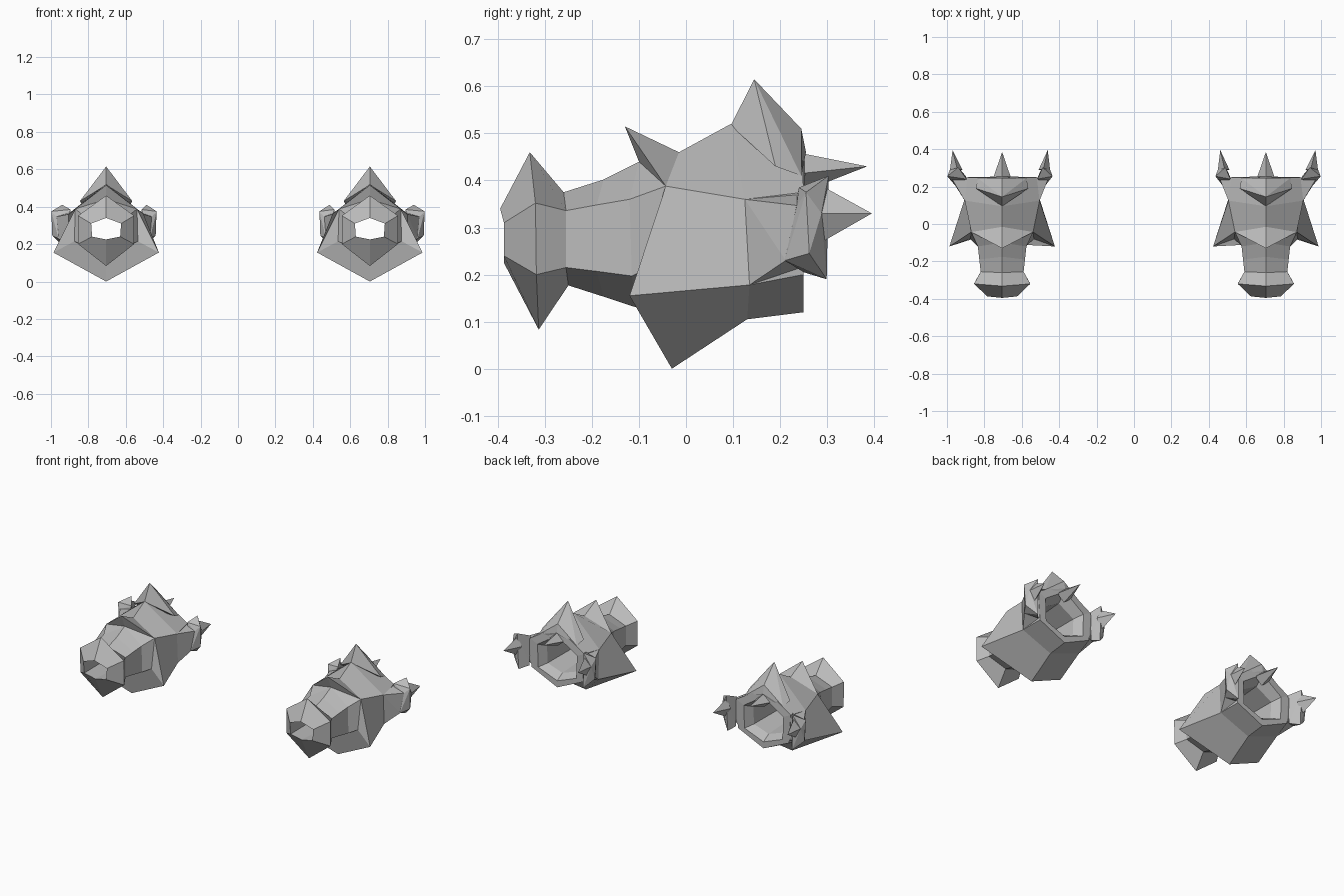
import bpy
import bmesh

# Remove the default cube
cube = bpy.data.objects.get("Cube")
if cube:
    bpy.data.objects.remove(cube, do_unlink=True)

# One plain grey material
grey = bpy.data.materials.new("steel_grey")
grey.use_nodes = True
GREY_COLOR = (.5, .5, .5, 1)
grey.diffuse_color = GREY_COLOR
shader = grey.node_tree.nodes["Principled BSDF"]
shader.inputs["Base Color"].default_value = GREY_COLOR
shader.inputs["Roughness"].default_value = .8

OFFSET = .705      # distance of each gauntlet from the centre line


def finish(bm, name, side):
    """Move the part to its gauntlet, mirror it for the right one, and link it."""
    for vert in bm.verts:
        vert.co.x = side * (vert.co.x + OFFSET)
    bmesh.ops.remove_doubles(bm, verts=bm.verts, dist=.0005)
    bmesh.ops.recalc_face_normals(bm, faces=bm.faces)
    mesh = bpy.data.meshes.new(name)
    bm.to_mesh(mesh)
    bm.free()
    mesh.materials.append(grey)
    obj = bpy.data.objects.new(name, mesh)
    bpy.context.collection.objects.link(obj)


def ring_points(top, shoulder, cheek, bottom):
    """Six-sided symmetric section: ridge, shoulder, cheek, keel and back up."""
    half = [(0, *top), shoulder, cheek, (0, *bottom)]
    other = [(-x, y, z) for x, y, z in (cheek, shoulder)]
    return half + other


def loft(name, side, sections):
    """Skin a closed shell through the sections, first one joined to the last."""
    bm = bmesh.new()
    rings = [[bm.verts.new(p) for p in ring_points(*s)] for s in sections]
    for a, b in zip(rings, rings[1:] + rings[:1]):
        for i in range(len(a)):
            j = (i + 1) % len(a)
            # Share collapsed corners so no zero-area faces remain
            corners = []
            for vert in (a[i], a[j], b[j], b[i]):
                if all((vert.co - c.co).length > .001 for c in corners):
                    corners.append(vert)
            if len(corners) > 2:
                bm.faces.new(corners)
    finish(bm, name, side)


def hull(name, side, points, mirror_x=False):
    """Faceted solid wrapped around a few corner points."""
    bm = bmesh.new()
    for x, y, z in points:
        bm.verts.new((x, y, z))
        if mirror_x and x:
            bm.verts.new((-x, y, z))
    result = bmesh.ops.convex_hull(bm, input=bm.verts)
    loose = set(result["geom_interior"]) | set(result["geom_unused"])
    loose = [v for v in loose if isinstance(v, bmesh.types.BMVert)]
    bmesh.ops.delete(bm, geom=loose, context="VERTS")
    bmesh.ops.dissolve_limit(bm, angle_limit=.02, verts=bm.verts, edges=bm.edges)
    finish(bm, name, side)


# Sections as ridge (y, z), shoulder (x, y, z), cheek (x, y, z), keel (y, z)
mouth = ((-.395, .34), (.08, -.387, .31), (.075, -.387, .24), (-.387, .225))
muzzle = ((-.332, .46), (.15, -.32, .352), (.15, -.318, .2), (-.313, .083))
muzzle_back = ((-.26, .375), (.115, -.255, .336), (.115, -.255, .215), (-.25, .177))
wrist_middle = ((-.175, .402), (.122, -.19, .348), (.122, -.19, .207), (-.175, .153))
wrist_end = ((-.1, .44), (.13, -.12, .36), (.13, -.115, .197), (-.105, .13))
shoulder = (.165, -.043, .388)
side_spike = (.282, -.12, .155)
keel = (-.03, 0)
# The collar dips in behind the wrist before it flares into the side spikes
collar_recess = ((-.1, .44), shoulder, (.17, -.08, .215), (-.105, .13))
collar_peak = ((-.13, .515), shoulder, side_spike, keel)
collar_valley = ((-.015, .46), shoulder, side_spike, keel)
cuff_front = ((.095, .52), (.2, .125, .36), (.2, .135, .178), (.13, .105))
cuff_rim = ((.245, .49), (.185, .25, .375), (.175, .25, .2), (.25, .12))
rim_inside = ((.255, .44), (.135, .25, .35), (.13, .25, .21), (.25, .16))
throat = ((.2, .39), (.105, .2, .33), (.1, .2, .225), (.2, .19))

for side, label in ((1, "left"), (-1, "right")):
    # Hollow body, skinned from the mouth to the cuff and back through the lining
    loft(label + "_gauntlet_body", side, [
        mouth, muzzle, muzzle_back, wrist_middle, wrist_end, collar_recess,
        collar_peak, collar_valley, cuff_front, cuff_rim, rim_inside, throat])

    # Tall crest over the cuff, its ridge sweeping back to both flanks
    hull(label + "_crest", side, [
        (0, .145, .615), (0, .095, .517), (0, .23, .525), (0, .245, .51),
        (0, .255, .46), (.14, .19, .43), (.13, .245, .41)],
        mirror_x=True)

    # Spike at the back of the crest
    hull(label + "_crest_spike", side, [
        (0, .385, .43), (0, .245, .458), (.048, .245, .415), (0, .245, .375)],
        mirror_x=True)

    # Flared guards on both flanks, the inner one a little shorter
    for flank, reach, place in ((1, 1, "outer"), (-1, .92, "inner")):
        def flare(points):
            return [(flank * (x if x < .21 else x * reach), y, z)
                    for x, y, z in points]

        # Wing growing out of the cuff
        hull(f"{label}_{place}_wing", side, flare([
            (.2, .125, .36), (.2, .135, .178), (.265, .235, .347),
            (.255, .212, .23), (.17, .25, .375), (.17, .25, .215)]))
        # Flange closing the wing, taller at the back
        hull(f"{label}_{place}_flange", side, flare([
            (.265, .235, .345), (.255, .21, .23), (.293, .255, .375),
            (.288, .262, .245), (.235, .303, .41), (.23, .299, .19),
            (.19, .24, .385), (.19, .25, .205), (.28, .288, .33)]))
        # Spike behind the flange
        hull(f"{label}_{place}_flange_spike", side, flare([
            (.265, .395, .33), (.24, .295, .385), (.28, .28, .33),
            (.25, .29, .27), (.212, .29, .33)]))
